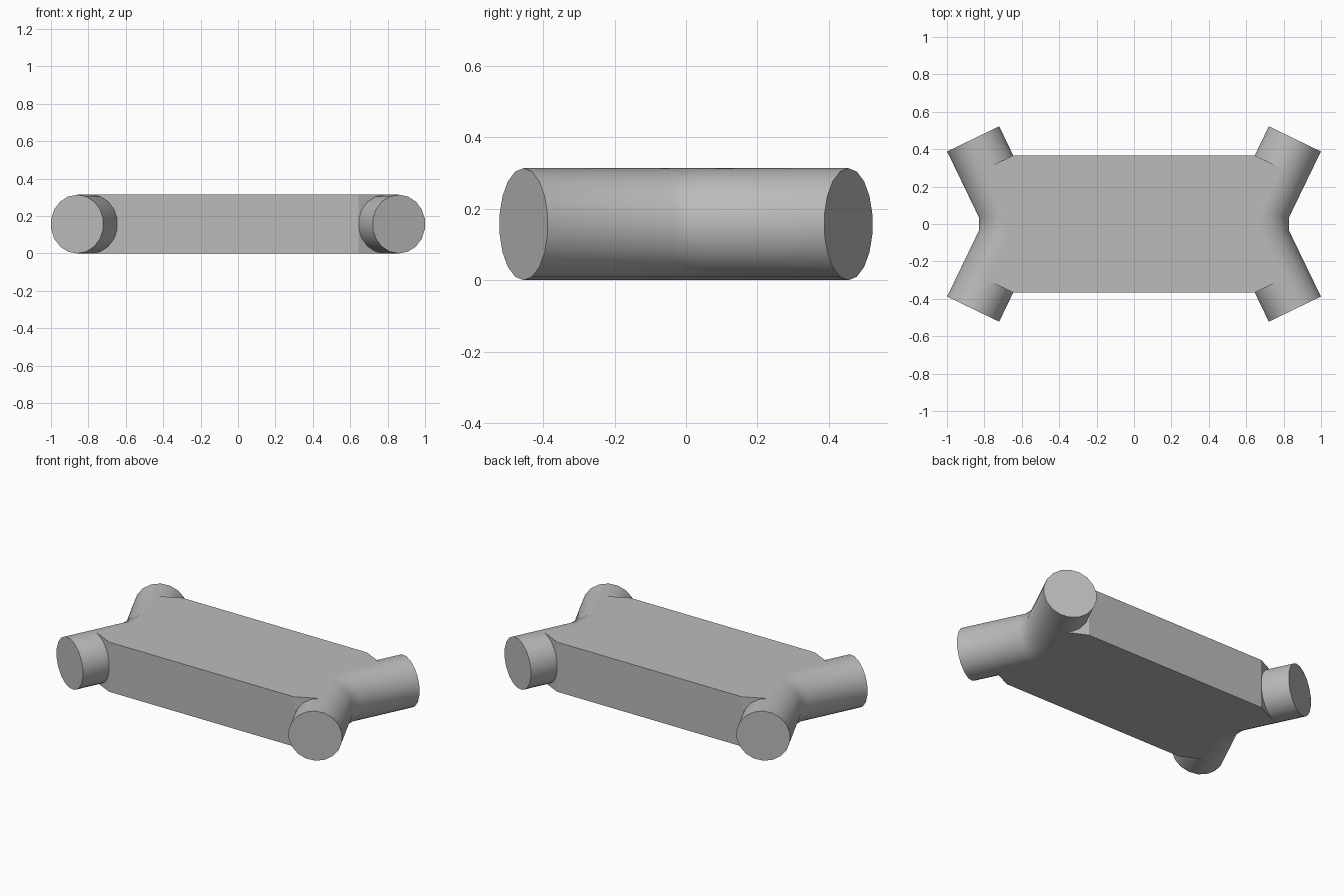
import bpy
import bmesh
from math import cos, sin, pi
from mathutils import Vector

cube = bpy.data.objects.get("Cube")
if cube:
    bpy.data.objects.remove(cube, do_unlink=True)

RADIUS = 0.157
SIDES = 18
UP = Vector((0, 0, 1))

grey = bpy.data.materials.new("plain grey")
grey.use_nodes = True
colour = (0.5, 0.5, 0.5, 1)
grey.diffuse_color = colour
grey.node_tree.nodes["Principled BSDF"].inputs["Base Color"].default_value = colour


def finish(bm, name, smooth):
    bmesh.ops.recalc_face_normals(bm, faces=bm.faces)
    mesh = bpy.data.meshes.new(name)
    bm.to_mesh(mesh)
    bm.free()
    mesh.materials.append(grey)
    obj = bpy.data.objects.new(name, mesh)
    bpy.context.collection.objects.link(obj)
    if smooth:
        bpy.ops.object.select_all(action='DESELECT')
        obj.select_set(True)
        bpy.context.view_layer.objects.active = obj
        bpy.ops.object.shade_smooth_by_angle(angle=0.6)


# Axis of one bent tube, and the bend and end points the slab shares with it
elbow = Vector((0.674, 0.07, RADIUS))
tip = Vector((0.86, 0.455, RADIUS))
along = (tip - elbow).normalized()


def flip_y(p):
    return Vector((p.x, -p.y, p.z))


def bent_tube(name, side):
    path = [flip_y(tip), flip_y(elbow), elbow, tip]
    bm = bmesh.new()
    rings = []
    for i, p in enumerate(path):
        before = (p - path[i - 1]).normalized() if i else None
        after = (path[i + 1] - p).normalized() if i < 3 else None
        # Mitre the ring halfway between the two neighbouring runs
        tangent = ((before or after) + (after or before)).normalized()
        across = tangent.cross(UP)
        stretch = 1 / tangent.dot(after or before)
        ring = []
        for k in range(SIDES):
            a = 2 * pi * k / SIDES
            v = p + RADIUS * (across * sin(a) * stretch + UP * cos(a))
            ring.append(bm.verts.new((v.x * side, v.y, v.z)))
        rings.append(ring)
    for a, b in zip(rings, rings[1:]):
        for k in range(SIDES):
            j = (k + 1) % SIDES
            bm.faces.new((a[k], a[j], b[j], b[k]))
    bm.faces.new(rings[0])
    bm.faces.new(rings[-1])
    finish(bm, name, True)


bent_tube("left_bent_tube", 1)
bent_tube("right_bent_tube", -1)

# Flat slab whose corners turn square to the tubes and end on their axes
corner = Vector((0.645, 0.367, 0))
shoulder = elbow + along * (corner - elbow).dot(along)
quarter = [elbow, shoulder, corner]
outline = [(p.x, p.y) for p in quarter]
outline += [(-x, y) for x, y in reversed(outline)]
outline += [(x, -y) for x, y in reversed(outline)]
bm = bmesh.new()
base = bm.faces.new([bm.verts.new((x, y, 0)) for x, y in outline])
top = bmesh.ops.extrude_face_region(bm, geom=[base], use_keep_orig=True)
bmesh.ops.translate(bm, vec=UP * RADIUS * 2,
                    verts=[g for g in top["geom"] if isinstance(g, bmesh.types.BMVert)])
finish(bm, "slab_body", False)
